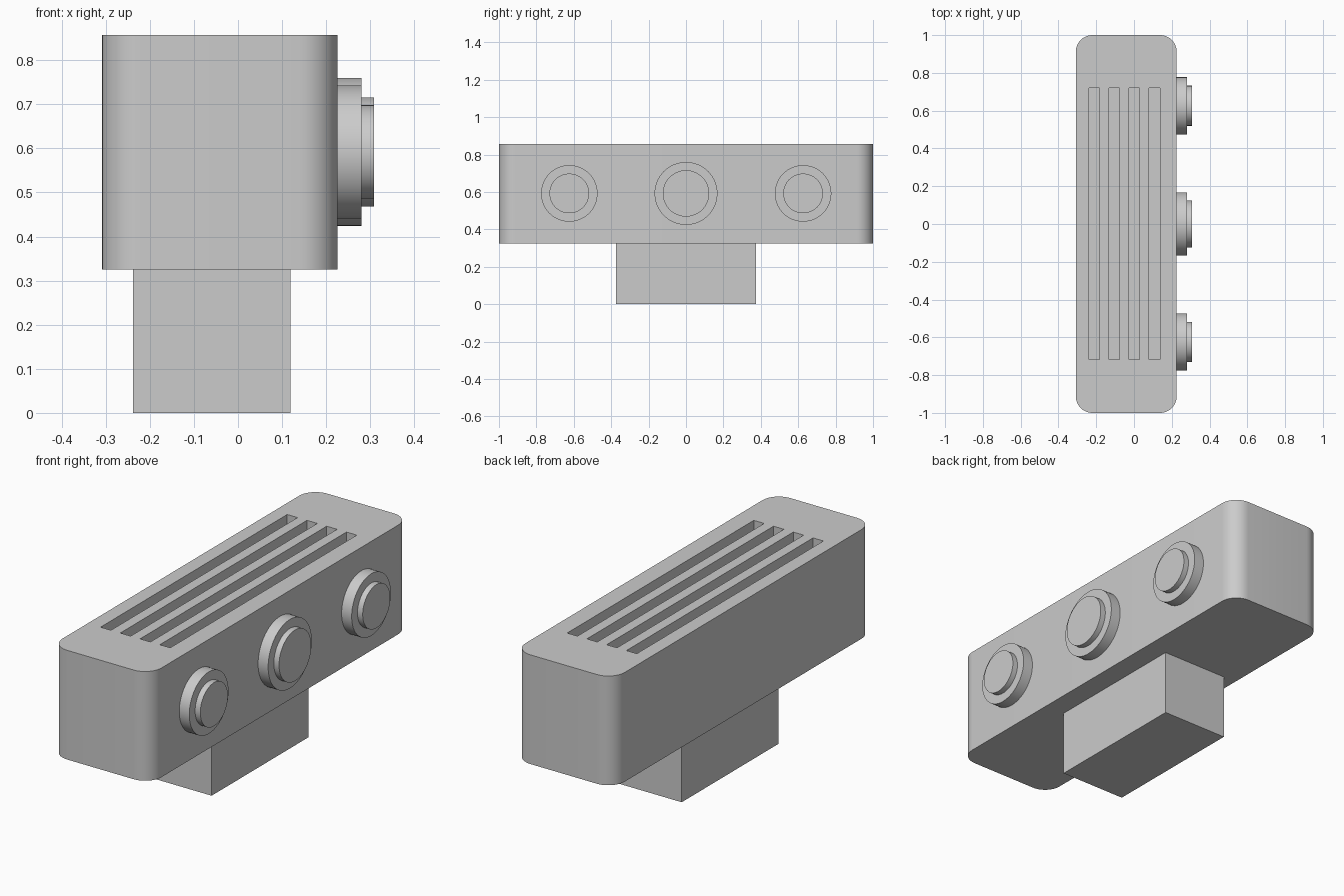
import bpy
import bmesh
import math
from mathutils import Matrix, Vector

default = bpy.data.objects.get("Cube")
if default:
    bpy.data.objects.remove(default, do_unlink=True)

# Single plain grey finish
GREY = (0.6, 0.6, 0.6, 1.0)
grey = bpy.data.materials.new("plain_grey")
grey.use_nodes = True
grey.diffuse_color = GREY
grey.node_tree.nodes["Principled BSDF"].inputs["Base Color"].default_value = GREY


def finish(name, bm):
    mesh = bpy.data.meshes.new(name)
    bm.to_mesh(mesh)
    bm.free()
    mesh.materials.append(grey)
    obj = bpy.data.objects.new(name, mesh)
    bpy.context.collection.objects.link(obj)
    return obj


def add_box(bm, low, high):
    low, high = Vector(low), Vector(high)
    matrix = Matrix.Translation((low + high) / 2) @ Matrix.Diagonal((*(high - low), 1))
    bmesh.ops.create_cube(bm, size=1, matrix=matrix)


def smooth(obj):
    bpy.ops.object.select_all(action="DESELECT")
    obj.select_set(True)
    bpy.context.view_layer.objects.active = obj
    bpy.ops.object.shade_smooth_by_angle(angle=math.radians(30))


def disc(name, x0, x1, y, z, radius):
    bm = bmesh.new()
    matrix = Matrix.Translation(((x0 + x1) / 2, y, z)) @ Matrix.Rotation(math.pi / 2, 4, "Y")
    bmesh.ops.create_cone(bm, cap_ends=True, segments=64, radius1=radius,
                          radius2=radius, depth=x1 - x0, matrix=matrix)
    smooth(finish(name, bm))


# Long housing with rounded upright corners
TOP, BOTTOM, SIDE = 0.857, 0.325, 0.226
bm = bmesh.new()
add_box(bm, (-0.308, -1, BOTTOM), (SIDE, 1, TOP))
upright = [e for e in bm.edges if abs(e.verts[0].co.z - e.verts[1].co.z) > 0.1]
bmesh.ops.bevel(bm, geom=upright, offset=0.088, segments=10, profile=0.5, affect="EDGES")
housing = finish("housing", bm)

# Four long vent slots cut into the top
bm = bmesh.new()
for i in range(4):
    x = -0.239 + 0.1065 * i
    add_box(bm, (x, -0.717, TOP - 0.1), (x + 0.056, 0.72, TOP + 0.1))
cutter = finish("slot_cutter", bm)
cutter.hide_render = True
cut = housing.modifiers.new("slots", "BOOLEAN")
cut.operation = "DIFFERENCE"
cut.solver = "EXACT"
cut.object = cutter
bpy.context.view_layer.objects.active = housing
bpy.ops.object.modifier_apply(modifier=cut.name)
bpy.data.objects.remove(cutter, do_unlink=True)
smooth(housing)

# Mounting block underneath
bm = bmesh.new()
add_box(bm, (-0.238, -0.373, 0), (0.119, 0.373, BOTTOM))
finish("mounting_block", bm)

# Three stepped round buttons, the middle one larger
for label, y, outer, inner in (("front", -0.624, 0.151, 0.106),
                               ("middle", 0, 0.168, 0.124),
                               ("back", 0.626, 0.151, 0.106)):
    disc(label + "_button_ring", SIDE, 0.28, y, 0.592, outer)
    disc(label + "_button_cap", 0.28, 0.308, y, 0.592, inner)
